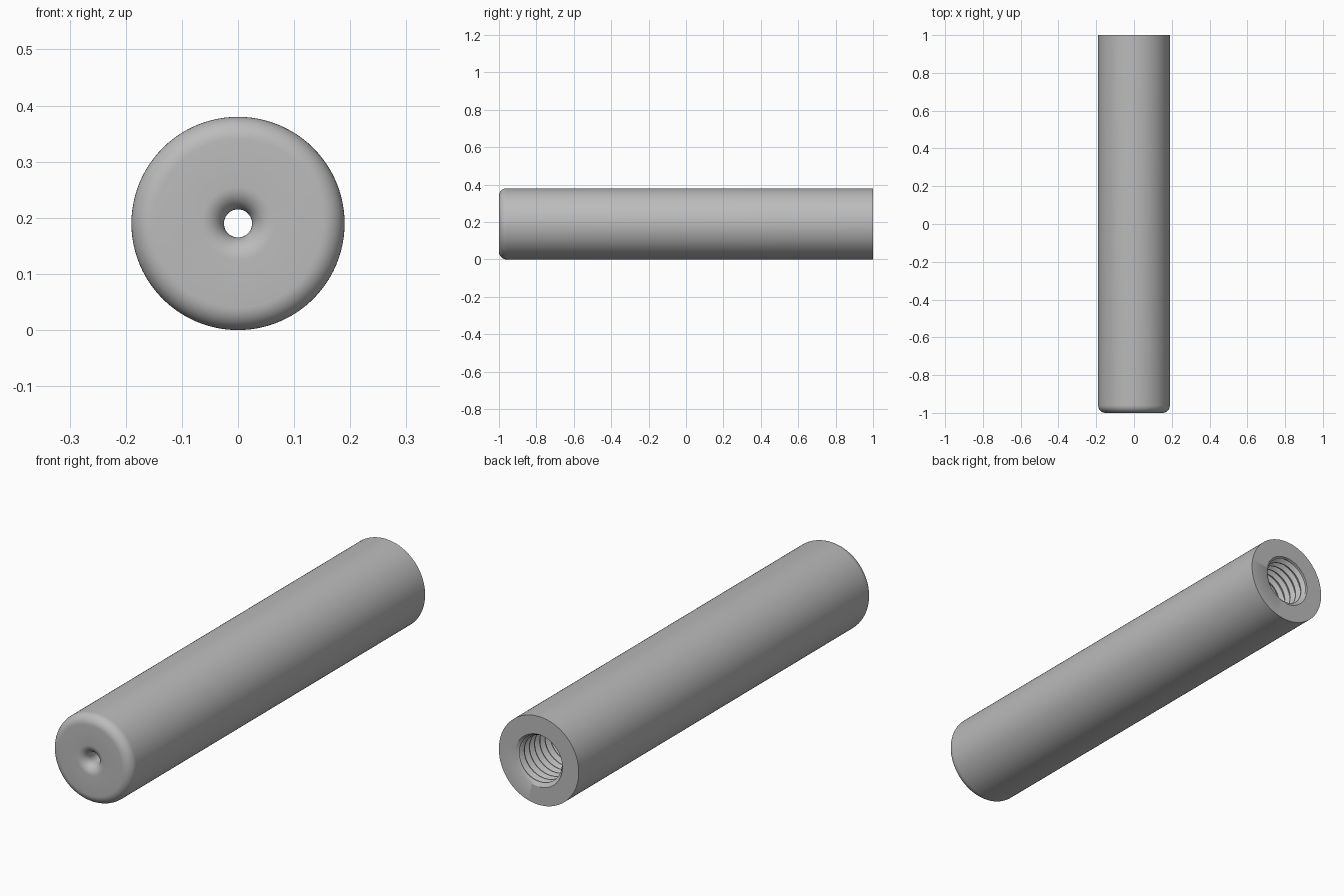
import bpy, bmesh, math

cube = bpy.data.objects.get("Cube")
if cube:
    bpy.data.objects.remove(cube, do_unlink=True)

SEGS = 96
RADIUS, HOLE, BORE = 0.19, 0.025, 0.112      # outer tube, front hole, threaded bore
FILLET, FLARE = 0.04, 0.04
PITCH, DEPTH = 0.035, 0.016
THREAD_START, THREAD_END = 0.4, 0.992


def arc(cr, cy, radius, start, end, steps=10):
    """Points (radius, y) along an arc, angles in degrees."""
    angles = [math.radians(start + (end - start) * i / steps) for i in range(steps + 1)]
    return [(cr + radius * math.cos(a), cy + radius * math.sin(a)) for a in angles]


def thread_radius(y, turn):
    """Flat-topped V thread, measured from the bore axis."""
    phase = ((y - THREAD_START) / PITCH - turn) % 1.0
    wave = min(1.0, max(0.0, abs(phase - 0.5) * 4 - 0.5))
    wave = (abs(phase - 0.5) - 0.0625) / 0.375
    return BORE - DEPTH * min(1.0, max(0.0, wave))


def thread_row(step):
    """Helical row of points, cut off at both ends of the thread."""
    stops = (0.0625, 0.4375, 0.5625, 0.9375)
    base = THREAD_START + (step // 4 + stops[step % 4]) * PITCH
    row = []
    for i in range(SEGS + 1):
        turn = i / SEGS
        y = min(THREAD_END, max(THREAD_START, base + turn * PITCH))
        row.append((thread_radius(y, turn), y))
    return row


def ring(point):
    return [point] * (SEGS + 1)


# Outer skin, from the flared front hole round to the rear rim
profile = arc(HOLE + FLARE, -1 + FLARE, FLARE, 180, 270)
profile += arc(RADIUS - FILLET, -1 + FILLET, FILLET, -90, 0)
profile += [(RADIUS, 1.0), (BORE, 1.0)]
rows = [ring(p) for p in profile]

# Threaded bore, from the rear rim inwards
turns = math.ceil((THREAD_END - THREAD_START) / PITCH)
rows += [thread_row(s) for s in range(turns * 4 + 4, -9, -1)]

# Shoulder and drill cone leading to the narrow through hole
rows += [ring((BORE - DEPTH, THREAD_START - 0.01)), ring((HOLE, THREAD_START - 0.05))]

bm = bmesh.new()
grid = []
for row in rows:
    verts = []
    for i, (r, y) in enumerate(row):
        a = 2 * math.pi * i / SEGS
        verts.append(bm.verts.new((r * math.cos(a), y, RADIUS + r * math.sin(a))))
    grid.append(verts)
for j, lower in enumerate(grid):
    upper = grid[(j + 1) % len(grid)]
    for i in range(SEGS):
        bm.faces.new((lower[i], lower[i + 1], upper[i + 1], upper[i]))
bmesh.ops.remove_doubles(bm, verts=bm.verts, dist=0.00002)
bmesh.ops.recalc_face_normals(bm, faces=bm.faces)

mesh = bpy.data.meshes.new("threaded_tube")
bm.to_mesh(mesh)
bm.free()
tube = bpy.data.objects.new("threaded_tube", mesh)
bpy.context.collection.objects.link(tube)

# Plain grey metal
grey = bpy.data.materials.new("grey_metal")
grey.use_nodes = True
colour = (0.5, 0.5, 0.5, 1.0)
grey.diffuse_color = colour
grey.node_tree.nodes["Principled BSDF"].inputs["Base Color"].default_value = colour
mesh.materials.append(grey)

bpy.ops.object.select_all(action='DESELECT')
tube.select_set(True)
bpy.context.view_layer.objects.active = tube
bpy.ops.object.shade_smooth_by_angle(angle=math.radians(30))
